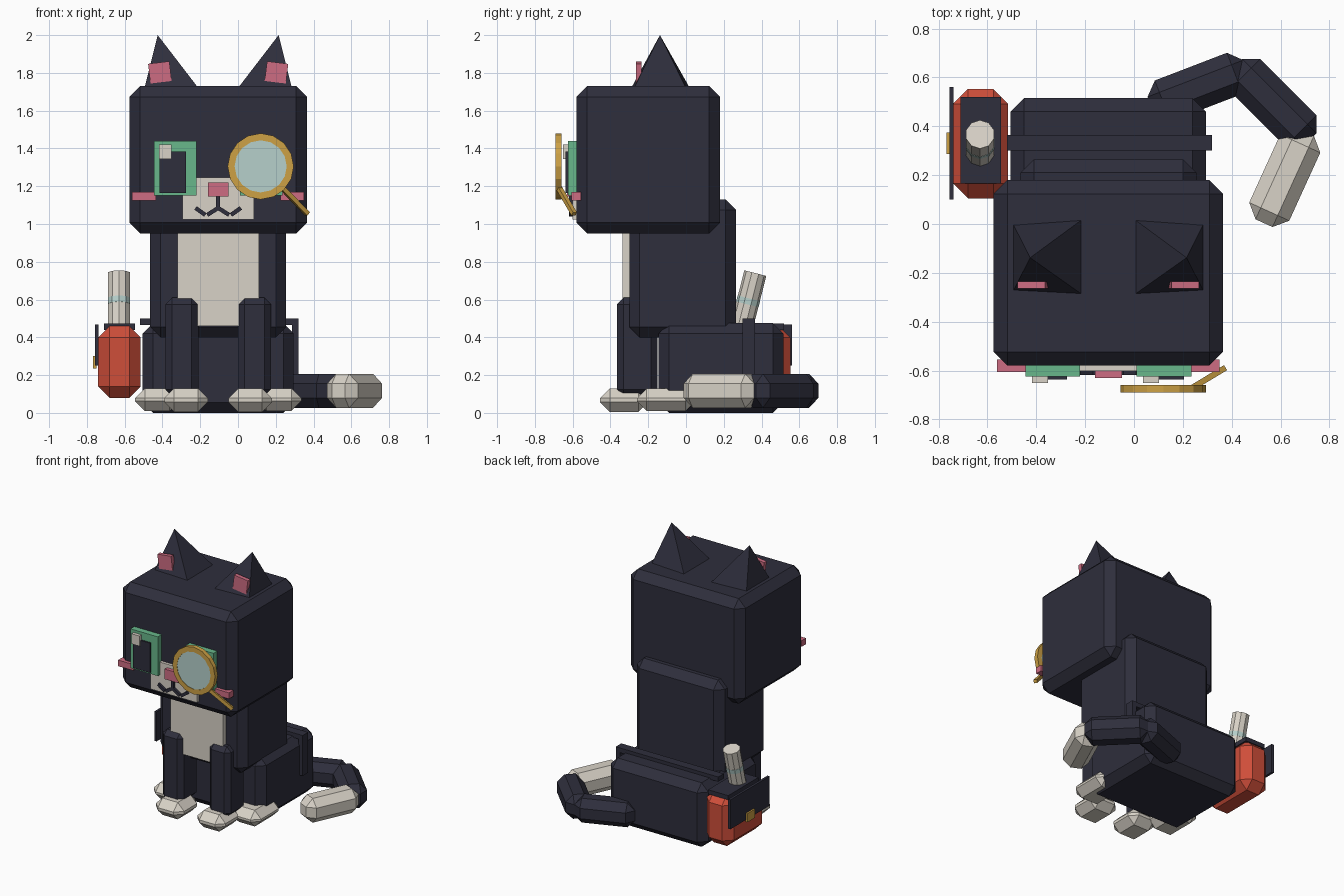
import bpy, bmesh, math
from mathutils import Vector, Matrix

if "Cube" in bpy.data.objects:
    bpy.data.objects.remove(bpy.data.objects["Cube"])

CX = -0.105  # symmetry plane of the cat


def material(name, hexcode):
    def lin(i):
        c = int(hexcode[i:i + 2], 16) / 255
        return c / 12.92 if c <= 0.04045 else ((c + 0.055) / 1.055) ** 2.4
    m = bpy.data.materials.new(name)
    m.diffuse_color = (lin(0), lin(2), lin(4), 1)
    m.use_nodes = True
    m.node_tree.nodes["Principled BSDF"].inputs["Base Color"].default_value = m.diffuse_color
    return m


DARK = material("dark_fur", "2e2e3c")
WHITE = material("cream_fur", "d8d2c7")
RED = material("red_leather", "cf4e3a")
PINK = material("pink", "cd6c82")
GREEN = material("green_eye", "68b78b")
GOLD = material("gold", "cda145")
LENS = material("pale_glass", "b6d0cb")


def finish(name, bm, mat, matrix=None):
    bmesh.ops.recalc_face_normals(bm, faces=bm.faces[:])
    me = bpy.data.meshes.new(name)
    bm.to_mesh(me)
    bm.free()
    me.materials.append(mat)
    ob = bpy.data.objects.new(name, me)
    bpy.context.collection.objects.link(ob)
    if matrix is not None:
        ob.matrix_world = matrix
    return ob


def block(name, mat, size, matrix, bevel=0.0):
    """Box with chamfered edges placed by a matrix."""
    bm = bmesh.new()
    bmesh.ops.create_cube(bm, size=1.0)
    bmesh.ops.scale(bm, vec=size, verts=bm.verts)
    if bevel:
        bmesh.ops.bevel(bm, geom=bm.edges[:], offset=bevel, segments=1,
                        profile=0.5, affect='EDGES')
    return finish(name, bm, mat, matrix)


def box(name, mat, x, y, z, bevel=0.0, tilt=0.0):
    """Box from (min, max) ranges; tilt turns it in the front plane."""
    mid = Vector([(a + b) / 2 for a, b in (x, y, z)])
    size = Vector([b - a for a, b in (x, y, z)])
    rot = Matrix.Rotation(math.radians(tilt), 4, 'Y')
    return block(name, mat, size, Matrix.Translation(mid) @ rot, bevel)


def pair(name, mat, x, y, z, bevel=0.0, tilt=0.0):
    """Left box and its mirror image."""
    box(name + "_left", mat, x, y, z, bevel, tilt)
    box(name + "_right", mat, (2 * CX - x[1], 2 * CX - x[0]), y, z, bevel, -tilt)


def bar(name, mat, a, b, w):
    """Square bar between two points."""
    a, b = Vector(a), Vector(b)
    rot = (b - a).to_track_quat('Z', 'Y').to_matrix().to_4x4()
    return block(name, mat, (w, w, (b - a).length),
                 Matrix.Translation((a + b) / 2) @ rot)


def rod(name, mat, a, b, r, sides):
    a, b = Vector(a), Vector(b)
    bm = bmesh.new()
    bmesh.ops.create_cone(bm, cap_ends=True, segments=sides, radius1=r,
                          radius2=r, depth=(b - a).length)
    rot = (b - a).to_track_quat('Z', 'Y').to_matrix().to_4x4()
    return finish(name, bm, mat, Matrix.Translation((a + b) / 2) @ rot)


# body
box("head", DARK, (-0.575, 0.365), (-0.58, 0.18), (0.95, 1.73), 0.057)
box("torso", DARK, (-0.465, 0.255), (-0.30, 0.265), (0.40, 1.13), 0.055)
box("hips", DARK, (-0.505, 0.295), (-0.145, 0.515), (0.0, 0.475), 0.055)
box("chest_patch", WHITE, (-0.32, 0.11), (-0.335, -0.28), (0.46, 1.0))

# ears: leaning pyramids with pink inner plates
for side, s in (("left", 1), ("right", -1)):
    bm = bmesh.new()
    base = [bm.verts.new((CX + s * dx, y, 1.72)) for dx, y in
            ((-0.39, -0.275), (-0.105, -0.29), (-0.105, 0.02), (-0.39, 0.0))]
    tip = bm.verts.new((CX - s * 0.32, -0.138, 2.0))
    bm.faces.new(base)
    for i in range(4):
        bm.faces.new((base[i], base[(i + 1) % 4], tip))
    finish("ear_" + side, bm, DARK)
pair("inner_ear", PINK, (-0.47, -0.357), (-0.265, -0.235), (1.75, 1.855), 0, -7)

# legs and paws
pair("front_leg", DARK, (-0.385, -0.21), (-0.365, -0.15), (0.09, 0.61), 0.035)
pair("front_paw", WHITE, (-0.39, -0.16), (-0.455, -0.20), (0.005, 0.13), 0.052)
pair("hind_paw", WHITE, (-0.545, -0.31), (-0.26, 0.05), (0.01, 0.13), 0.052)

# tail: three chamfered segments (centre x, centre y, length, heading)
for name, mat, x, y, length, deg in (
        ("tail_base", DARK, 0.265, 0.56, 0.42, 21),
        ("tail_middle", DARK, 0.568, 0.496, 0.43, -45),
        ("tail_tip", WHITE, 0.617, 0.19, 0.41, 65.5)):
    block(name, mat, (length, 0.18, 0.18), Matrix.Translation((x, y, 0.117))
          @ Matrix.Rotation(math.radians(deg), 4, 'Z'), 0.052)

# face
pair("eye", GREEN, (-0.445, -0.22), (-0.625, -0.57), (1.15, 1.44))
pair("pupil", DARK, (-0.415, -0.275), (-0.637, -0.61), (1.163, 1.383))
for side, x in (("left", -0.385), ("right", 0.07)):
    box("eye_glint_" + side, WHITE, (x - 0.033, x + 0.033), (-0.65, -0.62), (1.345, 1.42))
box("muzzle", WHITE, (-0.295, 0.085), (-0.602, -0.57), (1.025, 1.245))
box("nose", PINK, (-0.16, -0.05), (-0.63, -0.58), (1.145, 1.22))
pair("cheek", PINK, (-0.56, -0.435), (-0.605, -0.555), (1.125, 1.17))
MY = -0.608
bar("mouth_stem", DARK, (CX, MY, 1.15), (CX, MY, 1.075), 0.022)
for side, s in (("left", -1), ("right", 1)):
    bar("mouth_inner_" + side, DARK, (CX, MY, 1.085), (CX + s * 0.058, MY, 1.048), 0.022)
    bar("mouth_outer_" + side, DARK, (CX + s * 0.12, MY, 1.085),
        (CX + s * 0.068, MY, 1.048), 0.022)

# eyeglass: ring from a swept rectangle, glass disc, handle
bm = bmesh.new()
N = 16
loops = []
for i in range(N):
    a = 2 * math.pi * i / N
    loops.append([bm.verts.new((0.12 + r * math.cos(a), y, 1.305 + r * math.sin(a)))
                  for r, y in ((0.138, -0.69), (0.175, -0.69), (0.175, -0.658), (0.138, -0.658))])
for i in range(N):
    p, q = loops[i], loops[(i + 1) % N]
    for k in range(4):
        bm.faces.new((p[k], p[(k + 1) % 4], q[(k + 1) % 4], q[k]))
finish("eyeglass_ring", bm, GOLD)
rod("eyeglass_lens", LENS, (0.12, -0.688, 1.305), (0.12, -0.662, 1.305), 0.141, N)
bar("eyeglass_handle", GOLD, (0.235, -0.672, 1.19), (0.368, -0.592, 1.053), 0.024)

# strap and side pouch
box("strap_top", DARK, (-0.52, 0.32), (0.30, 0.365), (0.465, 0.50))
box("strap_side", DARK, (0.285, 0.32), (0.30, 0.365), (0.20, 0.475))
box("pouch", RED, (-0.74, -0.515), (0.105, 0.552), (0.08, 0.46), 0.06)
box("pouch_lid", DARK, (-0.71, -0.545), (0.165, 0.52), (0.44, 0.472))
box("pouch_flap", DARK, (-0.756, -0.738), (0.10, 0.56), (0.25, 0.468))
box("pouch_buckle", GOLD, (-0.768, -0.75), (0.287, 0.375), (0.235, 0.30))

# rolled scroll standing in the pouch, with a pale band
low, high = Vector((-0.63, 0.293, 0.45)), Vector((-0.63, 0.367, 0.74))
rod("scroll", WHITE, low, high, 0.06, 10)
rod("scroll_band", LENS, low.lerp(high, 0.43), low.lerp(high, 0.54), 0.0615, 10)
